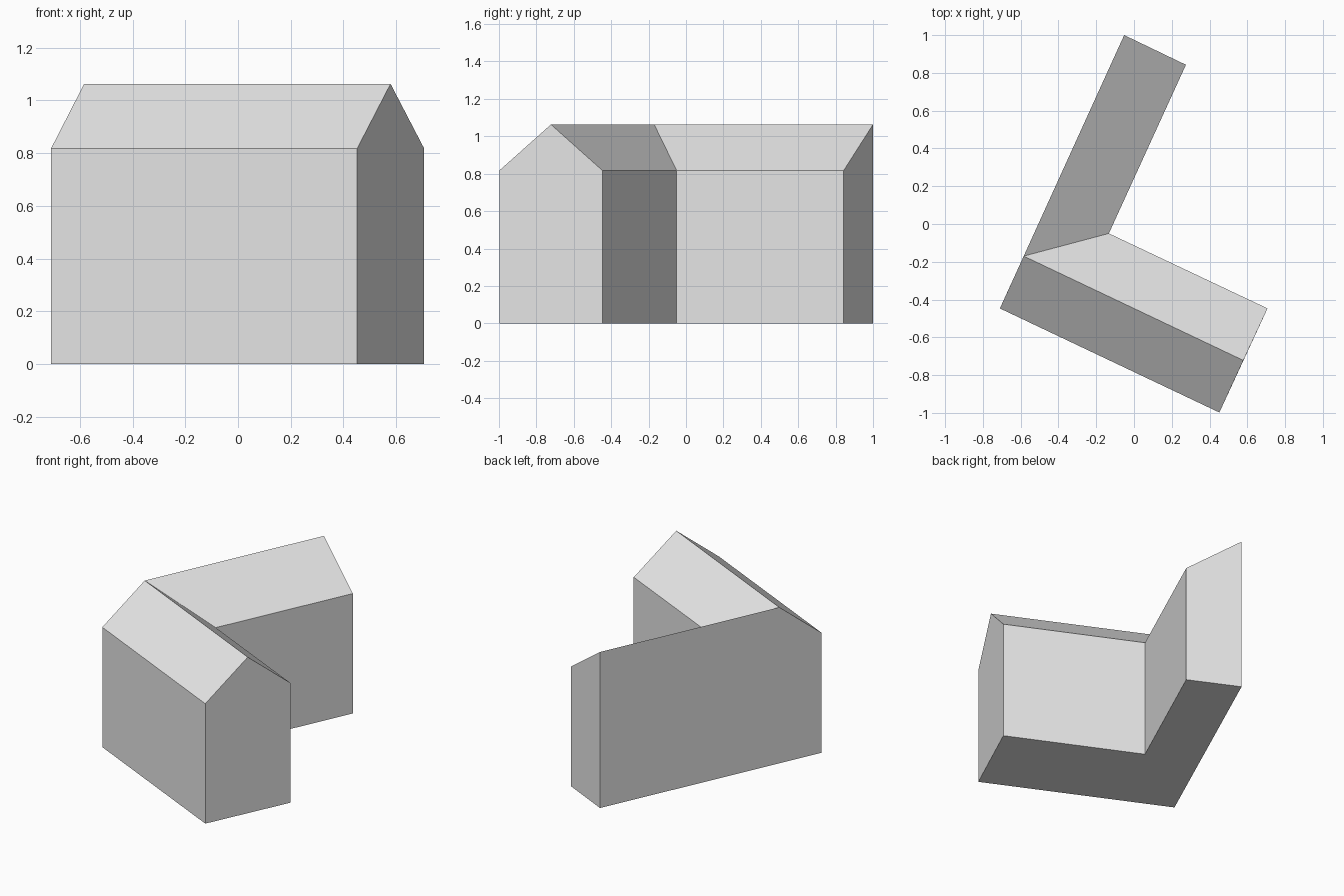
import bpy
import bmesh

EAVE, RIDGE = 0.817, 1.063

cube = bpy.data.objects.get("Cube")
if cube:
    bpy.data.objects.remove(cube, do_unlink=True)

# One plain grey for the whole building
grey = bpy.data.materials.new("light grey")
grey.use_nodes = True
grey.diffuse_color = (0.8, 0.8, 0.8, 1)
grey.node_tree.nodes["Principled BSDF"].inputs["Base Color"].default_value = (0.8, 0.8, 0.8, 1)

# Corners of the L-shaped plan, counter-clockwise, with the wall-top height
plan = {
    "front_left": (-0.71, -0.447, EAVE),
    "front_right": (0.452, -0.998, EAVE),
    "gable_back": (0.707, -0.447, EAVE),
    "inner": (-0.133, -0.05, EAVE),
    "wing_eave": (0.275, 0.843, EAVE),
    "wing_ridge": (-0.052, 1.0, RIDGE),
}
# Ridge ends of the front block, each in the middle of a side wall
ridge = {
    "valley_peak": (-0.584, -0.17, RIDGE),
    "gable_peak": (0.579, -0.722, RIDGE),
}

bm = bmesh.new()
base = {n: bm.verts.new((x, y, 0)) for n, (x, y, z) in plan.items()}
top = {n: bm.verts.new(p) for n, p in (plan | ridge).items()}

# Floor
bm.faces.new(list(base.values())[::-1])

# Walls, with a peak inserted in the two that reach the front ridge
peaks = {"front_right": "gable_peak", "wing_ridge": "valley_peak"}
names = list(plan)
for a, b in zip(names, names[1:] + names[:1]):
    wall = [base[a], base[b], top[b]]
    if a in peaks:
        wall.append(top[peaks[a]])
    bm.faces.new(wall + [top[a]])

# Front block's two slopes and the wing's single slope
for slope in (
    ("front_left", "front_right", "gable_peak", "valley_peak"),
    ("gable_peak", "gable_back", "inner", "valley_peak"),
    ("valley_peak", "inner", "wing_eave", "wing_ridge"),
):
    bm.faces.new([top[n] for n in slope])

bmesh.ops.recalc_face_normals(bm, faces=bm.faces)
mesh = bpy.data.meshes.new("house_shell")
bm.to_mesh(mesh)
bm.free()
mesh.materials.append(grey)
house = bpy.data.objects.new("house_shell", mesh)
bpy.context.collection.objects.link(house)
